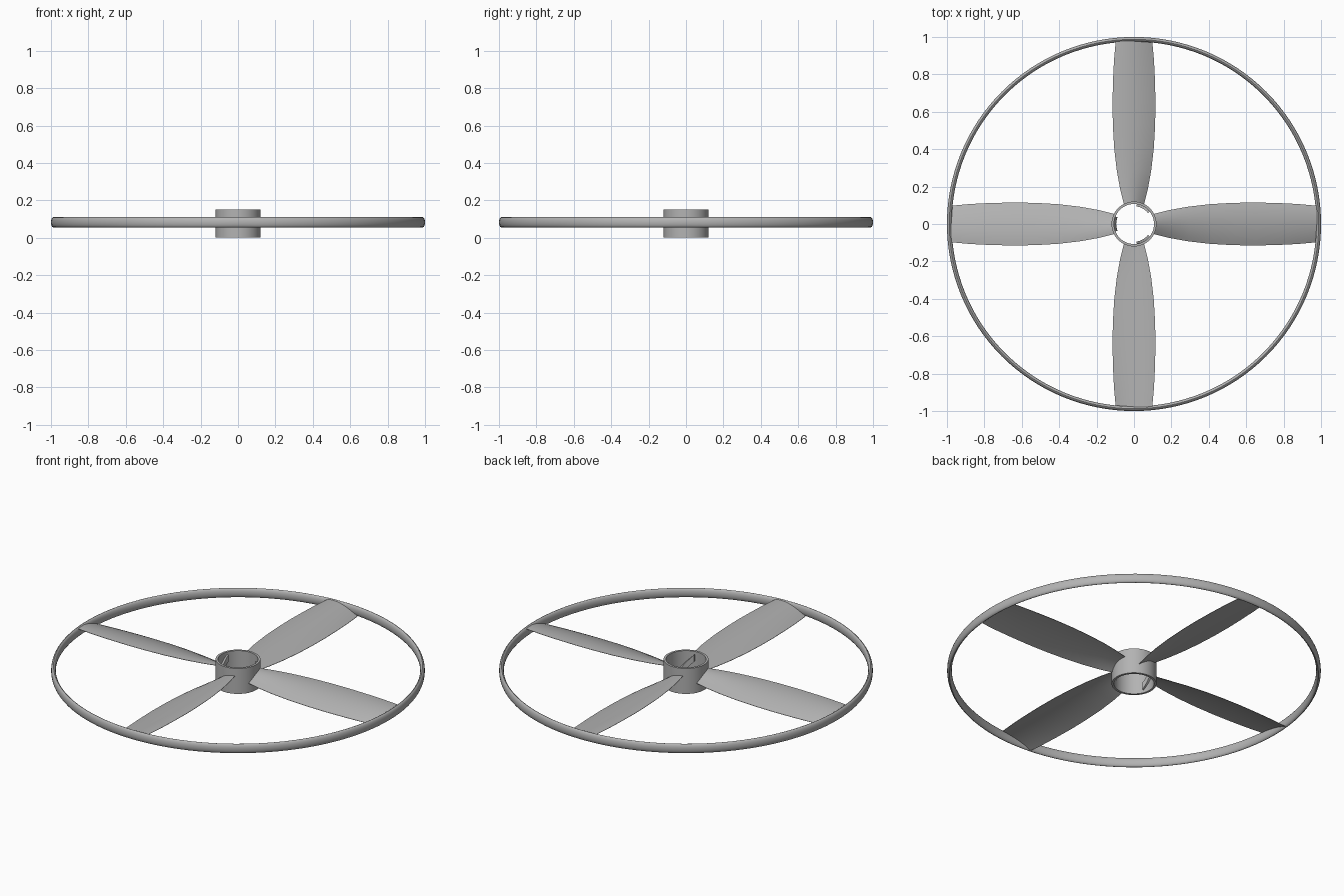
import bpy, bmesh, math
from math import cos, sin, pi, sqrt, radians

old = bpy.data.objects.get("Cube")
if old:
    bpy.data.objects.remove(old, do_unlink=True)

grey = bpy.data.materials.new("plain grey")
grey.use_nodes = True
COLOUR = (0.45, 0.45, 0.45, 1)
grey.diffuse_color = COLOUR
grey.node_tree.nodes["Principled BSDF"].inputs["Base Color"].default_value = COLOUR


def loft(name, rings, closed=False):
    """Skin a list of closed cross-sections; cap the ends unless closed."""
    bm = bmesh.new()
    loops = [[bm.verts.new(p) for p in ring] for ring in rings]
    pairs = list(zip(loops, loops[1:])) + ([(loops[-1], loops[0])] if closed else [])
    for a, b in pairs:
        for i in range(len(a)):
            j = (i + 1) % len(a)
            bm.faces.new((a[i], a[j], b[j], b[i]))
    if not closed:
        bm.faces.new(loops[0])
        bm.faces.new(loops[-1])
    bmesh.ops.recalc_face_normals(bm, faces=bm.faces)
    mesh = bpy.data.meshes.new(name)
    bm.to_mesh(mesh)
    bm.free()
    mesh.materials.append(grey)
    obj = bpy.data.objects.new(name, mesh)
    bpy.context.collection.objects.link(obj)
    bpy.ops.object.select_all(action='DESELECT')
    obj.select_set(True)
    bpy.context.view_layer.objects.active = obj
    bpy.ops.object.shade_smooth_by_angle(angle=radians(35))
    return obj


def revolve(name, profile, steps):
    rings = []
    for k in range(steps):
        a = 2 * pi * k / steps
        rings.append([(r * cos(a), r * sin(a), z) for r, z in profile])
    return loft(name, rings, closed=True)


# Outer rim with an oval section
oval = [(0.9875 + 0.0125 * cos(a), 0.0825 + 0.0275 * sin(a))
        for a in (2 * pi * i / 16 for i in range(16))]
revolve("outer_rim", oval, 128)

# Open tubular hub
revolve("hub", [(0.12, 0), (0.12, 0.15), (0.107, 0.15), (0.107, 0)], 64)

# Cambered blades, higher on the counterclockwise edge
STATIONS = [(0.112, 0.052), (0.2, 0.074), (0.3, 0.092), (0.42, 0.106), (0.54, 0.113),
            (0.66, 0.115), (0.78, 0.112), (0.88, 0.107), (0.98, 0.098)]
SPAN = 12


def blade_section(r, half):
    top, bottom = [], []
    for i in range(SPAN + 1):
        t = -1 + 2 * i / SPAN
        y = half * t
        x = sqrt(r * r - y * y)
        z = 0.093 + 0.024 * t - 0.013 * t * t
        thick = 0.001 + 0.004 * (1 - t * t)
        top.append((x, y, z + thick))
        bottom.append((x, y, z - thick))
    return top + bottom[::-1]


for n, side in enumerate(("left", "back", "right", "front")):
    blade = loft(side + "_blade", [blade_section(r, h) for r, h in STATIONS])
    blade.rotation_euler.z = n * pi / 2

# Slanted drive ribs inside the hub, rising clockwise
for n in range(3):
    rings = []
    for k in range(9):
        f = k / 8
        a = radians(22 - 44 * f)
        z = 0.035 + 0.08 * f
        rings.append([(r * cos(a), r * sin(a), z + dz)
                      for r, dz in ((0.11, -0.02), (0.095, -0.02), (0.095, 0.02), (0.11, 0.02))])
    rib = loft("hub_rib_%d" % (n + 1), rings)
    rib.rotation_euler.z = radians(60 + 120 * n)
